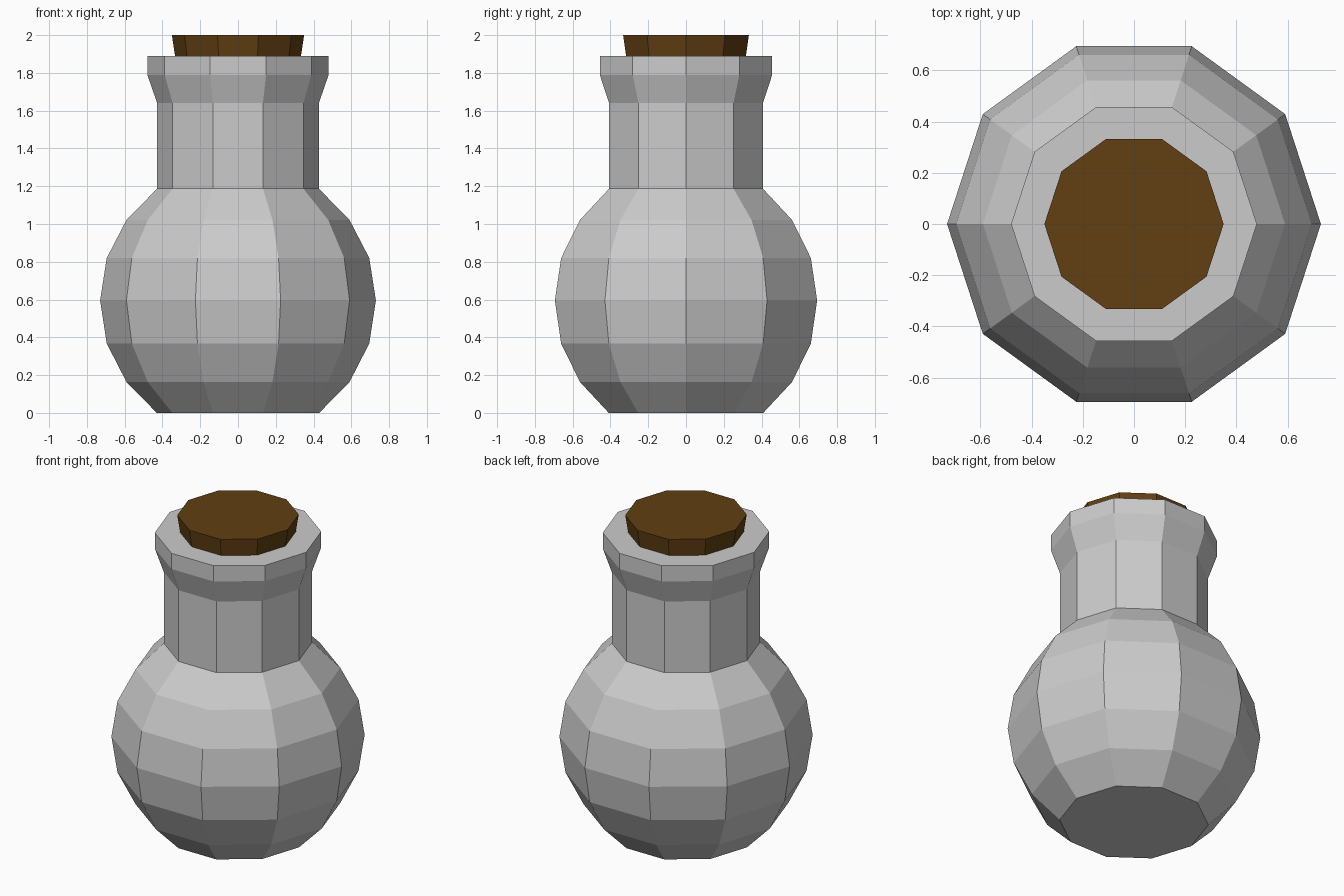
import bpy, bmesh
from math import cos, sin, tau

if "Cube" in bpy.data.objects:
    bpy.data.objects.remove(bpy.data.objects["Cube"])

SIDES = 10


def lathe(name, profile):
    """Revolve a (radius, z) profile into a closed flat-faced solid."""
    bm = bmesh.new()
    rings = [[bm.verts.new((r * cos(tau * i / SIDES), r * sin(tau * i / SIDES), z))
              for i in range(SIDES)] for r, z in profile]
    for low, high in zip(rings, rings[1:]):
        for i in range(SIDES):
            j = (i + 1) % SIDES
            bm.faces.new((low[i], low[j], high[j], high[i]))
    bm.faces.new(rings[0][::-1])
    bm.faces.new(rings[-1])
    mesh = bpy.data.meshes.new(name)
    bm.to_mesh(mesh)
    bm.free()
    obj = bpy.data.objects.new(name, mesh)
    bpy.context.collection.objects.link(obj)
    return obj


# Bottle: round belly, straight neck, flared lip
lathe("bottle", [(0.43, 0), (0.59, 0.163), (0.695, 0.367), (0.73, 0.595),
                 (0.695, 0.82), (0.59, 1.022), (0.428, 1.187),
                 (0.428, 1.64), (0.48, 1.79), (0.48, 1.89)])

# Tapered cork, sunk into the neck
cork = lathe("cork", [(0.305, 1.70), (0.35, 2.0)])
brown = bpy.data.materials.new("cork_brown")
brown.diffuse_color = (0.12, 0.05, 0.006, 1)
brown.use_nodes = True
brown.node_tree.nodes["Principled BSDF"].inputs["Base Color"].default_value = brown.diffuse_color
cork.data.materials.append(brown)
